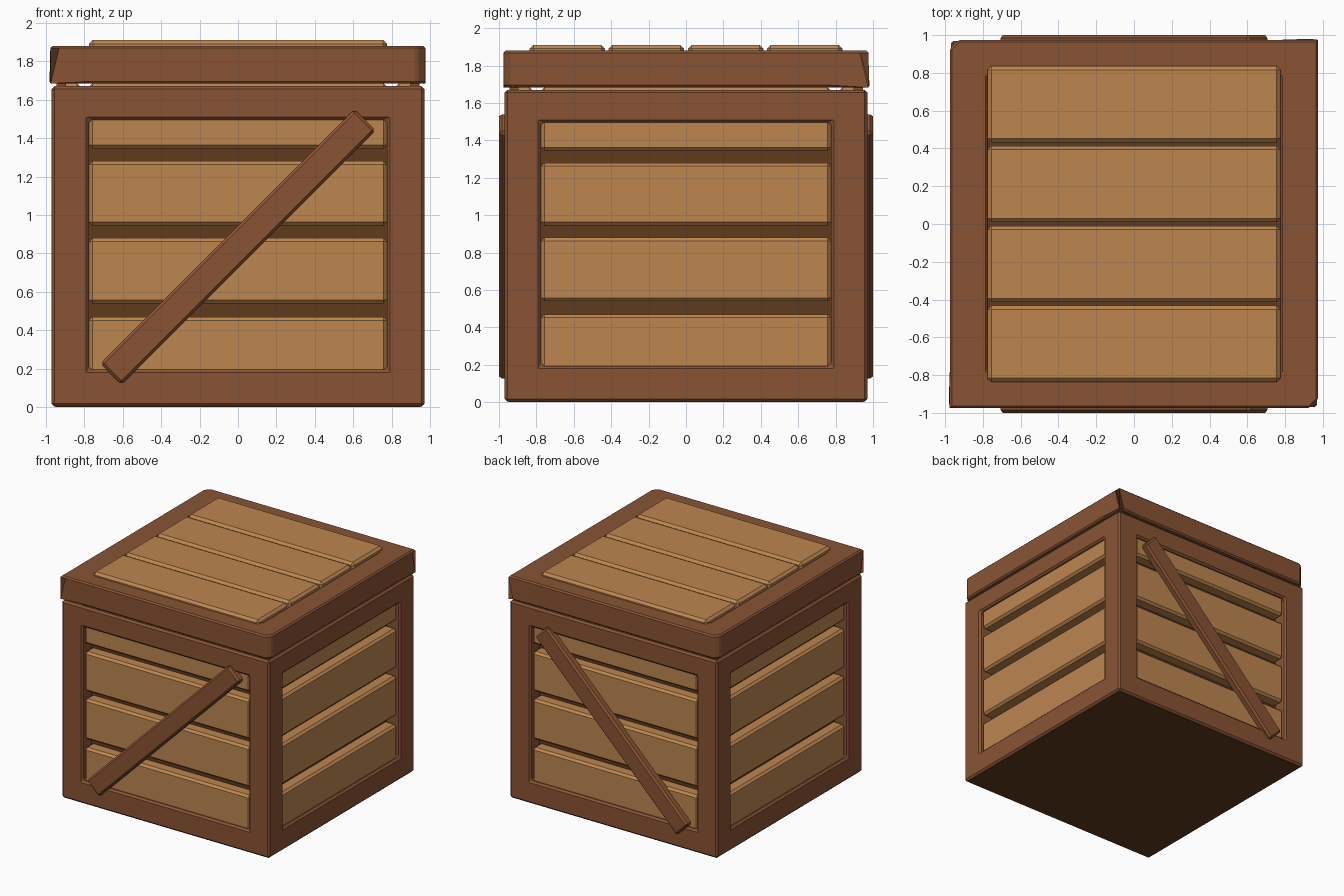
import bpy
import bmesh
from math import radians
from mathutils import Matrix, Vector

if "Cube" in bpy.data.objects:
    bpy.data.objects.remove(bpy.data.objects["Cube"], do_unlink=True)


def make_material(name, rgb):
    mat = bpy.data.materials.new(name)
    mat.use_nodes = True
    mat.diffuse_color = (*rgb, 1)
    bsdf = mat.node_tree.nodes["Principled BSDF"]
    bsdf.inputs["Base Color"].default_value = (*rgb, 1)
    bsdf.inputs["Roughness"].default_value = 0.8
    return mat


TAN = make_material("tan wood", (0.51, 0.24, 0.08))
BROWN = make_material("red brown wood", (0.25, 0.088, 0.034))
DARK = make_material("dark wood", (0.118, 0.042, 0.012))


def finish(name, bm, mat, bevel):
    bmesh.ops.recalc_face_normals(bm, faces=bm.faces)
    mesh = bpy.data.meshes.new(name)
    bm.to_mesh(mesh)
    bm.free()
    mesh.materials.append(mat)
    obj = bpy.data.objects.new(name, mesh)
    bpy.context.collection.objects.link(obj)
    if bevel:
        mod = obj.modifiers.new("Bevel", "BEVEL")
        mod.width = bevel
        mod.segments = 1
        mod.limit_method = "ANGLE"
        mod.angle_limit = radians(40)
    return obj


def box(name, low, high, mat, bevel=0.0, turn=None):
    """Box between two corners, optionally turned about its own centre."""
    low, high = Vector(low), Vector(high)
    bm = bmesh.new()
    bmesh.ops.create_cube(bm, size=1)
    bmesh.ops.scale(bm, vec=high - low, verts=bm.verts)
    if turn:
        bmesh.ops.transform(bm, matrix=turn, verts=bm.verts)
    bmesh.ops.translate(bm, vec=(low + high) / 2, verts=bm.verts)
    return finish(name, bm, mat, bevel)


def grid_solid(name, cuts, is_solid, mat, bevel, chamfer=0.0):
    """Skin the filled cells of a small uneven grid as one mesh."""
    bm = bmesh.new()
    sizes = [len(c) - 1 for c in cuts]

    def filled(cell):
        return all(0 <= c < n for c, n in zip(cell, sizes)) and is_solid(*cell)

    cells = [(i, j, k) for i in range(sizes[0])
             for j in range(sizes[1]) for k in range(sizes[2])]
    for cell in filter(filled, cells):
        for axis in range(3):
            for side in (0, 1):
                neighbour = list(cell)
                neighbour[axis] += 2 * side - 1
                if filled(neighbour):
                    continue
                corners = []
                for a, b in ((0, 0), (1, 0), (1, 1), (0, 1)):
                    step = [a, b]
                    step.insert(axis, side)
                    corners.append(bm.verts.new(
                        [cuts[d][cell[d] + step[d]] for d in range(3)]))
                bm.faces.new(corners)
    bmesh.ops.remove_doubles(bm, verts=bm.verts, dist=0.0001)
    if chamfer:
        # Cut the four upright outer corners
        reach = cuts[0][-1] + cuts[1][-1] - 0.001
        uprights = [e for e in bm.edges
                    if all(abs(v.co.x) + abs(v.co.y) > reach for v in e.verts)]
        bmesh.ops.bevel(bm, geom=uprights, offset=chamfer, segments=1,
                        profile=0.5, affect="EDGES")
    return finish(name, bm, mat, bevel)


# Openings are drawn before their edges are bevelled
OPEN = 0.775
BODY = (-0.97, -OPEN, OPEN, 0.97)
LID = (-0.975, -OPEN, OPEN, 0.975)

# Body frame: twelve joined beams
grid_solid("body_frame", (BODY, BODY, (0.003, 0.195, 1.495, 1.67)),
           lambda i, j, k: (i == 1) + (j == 1) + (k == 1) <= 1, BROWN, 0.015)

# Dark inner box and base
box("inner_box", (-0.85, -0.85, 0.03), (0.85, 0.85, 1.6), DARK)
box("base_board", (-0.95, -0.95, 0), (0.95, 0.95, 0.06), DARK)

# Wall planks on all four sides
LEVELS = ((0.15, 0.47), (0.54, 0.88), (0.945, 1.28), (1.345, 1.685))
for number, (bottom, top) in enumerate(LEVELS, 1):
    for sign, across, along in ((-1, "front", "right"), (1, "back", "left")):
        inner, outer = sorted((sign * 0.82, sign * 0.945))
        box(f"{across}_plank_{number}", (-OPEN, inner, bottom),
            (OPEN, outer, top), TAN, 0.018)
        box(f"{along}_plank_{number}", (inner, -OPEN, bottom),
            (outer, OPEN, top), TAN, 0.018)

# Diagonal braces on front and back
for label, sign in (("front", -1), ("back", 1)):
    near, far = sorted((sign * 0.92, sign * 1.0))
    box(f"{label}_brace", (-0.935, near, 0.755), (0.935, far, 0.911), BROWN,
        0.015, Matrix.Rotation(radians(-45), 4, "Y"))

# Lid frame, its dark board and the corner pegs under it
grid_solid("lid_frame", (LID, LID, (1.683, 1.88)),
           lambda i, j, k: not (i == 1 and j == 1), BROWN, 0.012, 0.045)
box("lid_board", (-0.8, -0.8, 1.72), (0.8, 0.8, 1.84), DARK)
for x in (-0.92, 0.92):
    for y in (-0.92, 0.92):
        box("lid_corner_peg", (x - 0.025, y - 0.025, 1.62),
            (x + 0.025, y + 0.025, 1.75), BROWN)

# Lid planks, standing slightly proud of the frame
for number in range(4):
    y = (number - 1.5) * 0.423
    box(f"lid_plank_{number + 1}", (-OPEN, y - 0.202, 1.78),
        (OPEN, y + 0.202, 1.91), TAN, 0.02)
